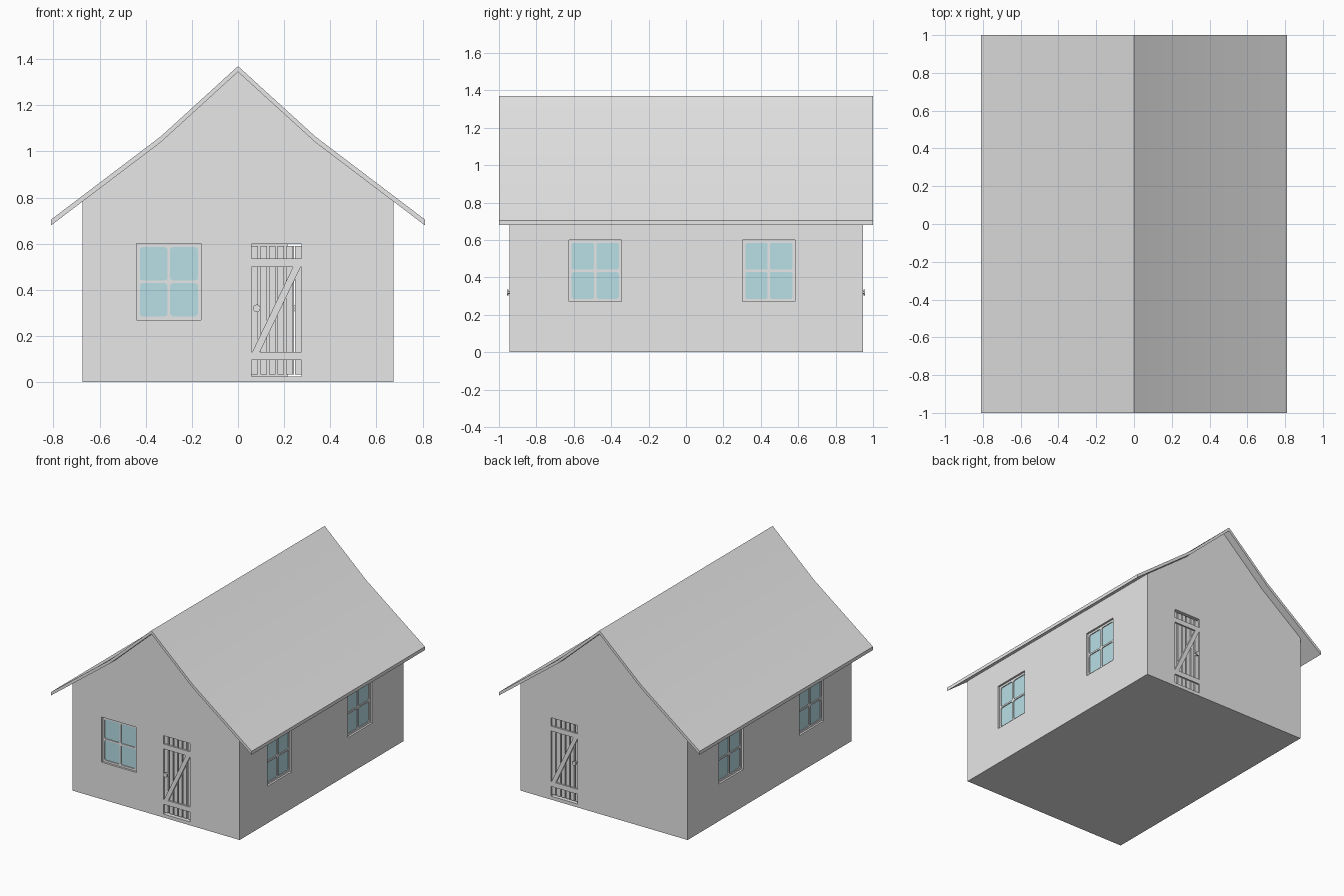
import bpy, bmesh, math
from mathutils import Matrix, Vector

cube = bpy.data.objects.get("Cube")
if cube:
    bpy.data.objects.remove(cube, do_unlink=True)


def material(name, color):
    m = bpy.data.materials.new(name)
    m.use_nodes = True
    m.diffuse_color = (*color, 1)
    m.node_tree.nodes["Principled BSDF"].inputs["Base Color"].default_value = (*color, 1)
    return m


GREY = material("plain_grey", (0.8, 0.8, 0.8))
GLASS = material("pale_blue_glass", (0.49, 0.75, 0.81))


def finish(name, bm, mat=GREY, matrix=Matrix()):
    bmesh.ops.recalc_face_normals(bm, faces=bm.faces)
    mesh = bpy.data.meshes.new(name)
    bm.to_mesh(mesh)
    bm.free()
    mesh.materials.append(mat)
    ob = bpy.data.objects.new(name, mesh)
    bpy.context.collection.objects.link(ob)
    ob.matrix_world = matrix
    return ob


def prism(name, profile, y, mat=GREY, matrix=Matrix()):
    """Extrude an (x, z) outline from y[0] to y[1]."""
    bm = bmesh.new()
    face = bm.faces.new([bm.verts.new((x, y[0], z)) for x, z in profile])
    new = bmesh.ops.extrude_face_region(bm, geom=[face])["geom"]
    moved = [v for v in new if isinstance(v, bmesh.types.BMVert)]
    bmesh.ops.translate(bm, verts=moved, vec=(0, y[1] - y[0], 0))
    return finish(name, bm, mat, matrix)


def box(name, x, y, z, mat=GREY, matrix=Matrix(), round_by=0):
    """Box between limits, optionally with rounded corners seen from the front."""
    bm = bmesh.new()
    bmesh.ops.create_cube(bm, size=1)
    for v in bm.verts:
        v.co = [lim[0] + (c + 0.5) * (lim[1] - lim[0]) for c, lim in zip(v.co, (x, y, z))]
    if round_by:
        edges = [e for e in bm.edges if abs((e.verts[0].co - e.verts[1].co).normalized().y) > 0.9]
        bmesh.ops.bevel(bm, geom=edges, offset=round_by, segments=3, profile=0.5, affect="EDGES")
    return finish(name, bm, mat, matrix)


def cut(target, cutters):
    bpy.context.view_layer.objects.active = target
    for c in cutters:
        c.hide_render = True
        mod = target.modifiers.new("cut", "BOOLEAN")
        mod.operation, mod.solver, mod.object = "DIFFERENCE", "EXACT", c
        bpy.ops.object.modifier_apply(modifier=mod.name)
        bpy.data.objects.remove(c, do_unlink=True)


def mirrored(half):
    return half + [(-x, z) for x, z in reversed(half) if x > 0]


def facing(x, y, z, degrees):
    """Stand a front-facing part on a wall."""
    return Matrix.Translation((x, y, z)) @ Matrix.Rotation(math.radians(degrees), 4, "Z")


HALF_W, HALF_L, WALL = 0.675, 0.945, 0.04
upper = [(0.81, 0.705), (0.335, 1.065), (0, 1.37)]
lower = [(0.81, 0.68), (0.335, 1.04), (0, 1.345)]

# Roof: two-pitch slab
roof_outline = mirrored(upper) + list(reversed(mirrored(lower)))
roof = prism("roof", roof_outline, (-1, 1))

# Hollow walls with gables meeting the roof underside
walls = prism("walls", mirrored([(HALF_W, 0), (HALF_W, 0.783), (0.335, 1.04), (0, 1.345)]),
              (-HALF_L, HALF_L))
inner_w = HALF_W - WALL
room = prism("room_cutter", mirrored([(inner_w, 0.015), (inner_w, 0.77), (0.325, 1.005), (0, 1.31)]),
             (WALL - HALF_L, HALF_L - WALL))

# Positions of windows and doors on the walls
windows = {"front_window": facing(-0.3, -HALF_L, 0.435, 0)}
for side, sx in (("left", 1), ("right", -1)):
    for place, y in (("front", -0.485), ("back", 0.443)):
        windows[f"{side}_{place}_window"] = facing(sx * HALF_W, y, 0.435, sx * 90)
doors = {"front_door": (facing(0.167, -HALF_L, 0.025, 0), -1),
         "back_door": (facing(0.322, HALF_L, 0.025, 180), 1)}

WIN_W, WIN_H = 0.14, 0.165
DOOR_W, DOOR_H = 0.108, 0.573
cutters = [room]
for m in windows.values():
    cutters.append(box("opening", (-WIN_W, WIN_W), (-0.03, 0.07), (-WIN_H, WIN_H), matrix=m))
for m, _ in doors.values():
    cutters.append(box("opening", (-DOOR_W, DOOR_W), (-0.03, 0.07), (0, DOOR_H), matrix=m))
bpy.context.view_layer.update()
cut(walls, cutters)

# Windows: recessed four-light frame with rounded openings and glass behind
for name, m in windows.items():
    frame = box(name + "_frame", (-WIN_W, WIN_W), (0.014, 0.034), (-WIN_H, WIN_H), matrix=m)
    holes = []
    for sx in (-1, 1):
        for sz in (-1, 1):
            cx, cz = sx * 0.066, sz * 0.078
            holes.append(box("light_cutter", (cx - 0.06, cx + 0.06), (0, 0.05),
                             (cz - 0.072, cz + 0.072), matrix=m, round_by=0.012))
    bpy.context.view_layer.update()
    cut(frame, holes)
    box(name + "_glass", (-0.132, 0.132), (0.02, 0.026), (-0.155, 0.155), GLASS, m)

# Doors: six gapped planks, two rails, a diagonal brace and a round knob
PLANKS, GAP = 6, 0.009
for name, (m, knob_side) in doors.items():
    step = (2 * DOOR_W + GAP) / PLANKS
    for i in range(PLANKS):
        x = -DOOR_W + i * step
        box(f"{name}_plank_{i + 1}", (x, x + step - GAP), (0.014, 0.028), (0.008, DOOR_H - 0.008), matrix=m)
    for part, z in (("lower_rail", 0.07), ("upper_rail", 0.475)):
        box(f"{name}_{part}", (-DOOR_W, DOOR_W), (0.002, 0.014), (z, z + 0.036), matrix=m)
    brace = [(-0.105, 0.106), (-0.072, 0.106), (0.105, 0.475), (0.072, 0.475)]
    prism(name + "_brace", brace, (0.002, 0.014), matrix=m)
    bm = bmesh.new()
    turn = Matrix.Rotation(math.pi / 2, 4, "X")
    for radius, depth, y in ((0.008, 0.022, 0.005), (0.016, 0.01, -0.008)):
        bmesh.ops.create_cone(bm, cap_ends=True, segments=16, radius1=radius, radius2=radius,
                              depth=depth, matrix=Matrix.Translation((knob_side * 0.086, y, 0.295)) @ turn)
    knob = finish(name + "_knob", bm, GREY, m)

# Soft shading over the shallow roof bend, sharp edges elsewhere
bpy.ops.object.select_all(action="DESELECT")
roof.select_set(True)
bpy.context.view_layer.objects.active = roof
bpy.ops.object.shade_smooth_by_angle(angle=math.radians(30))
